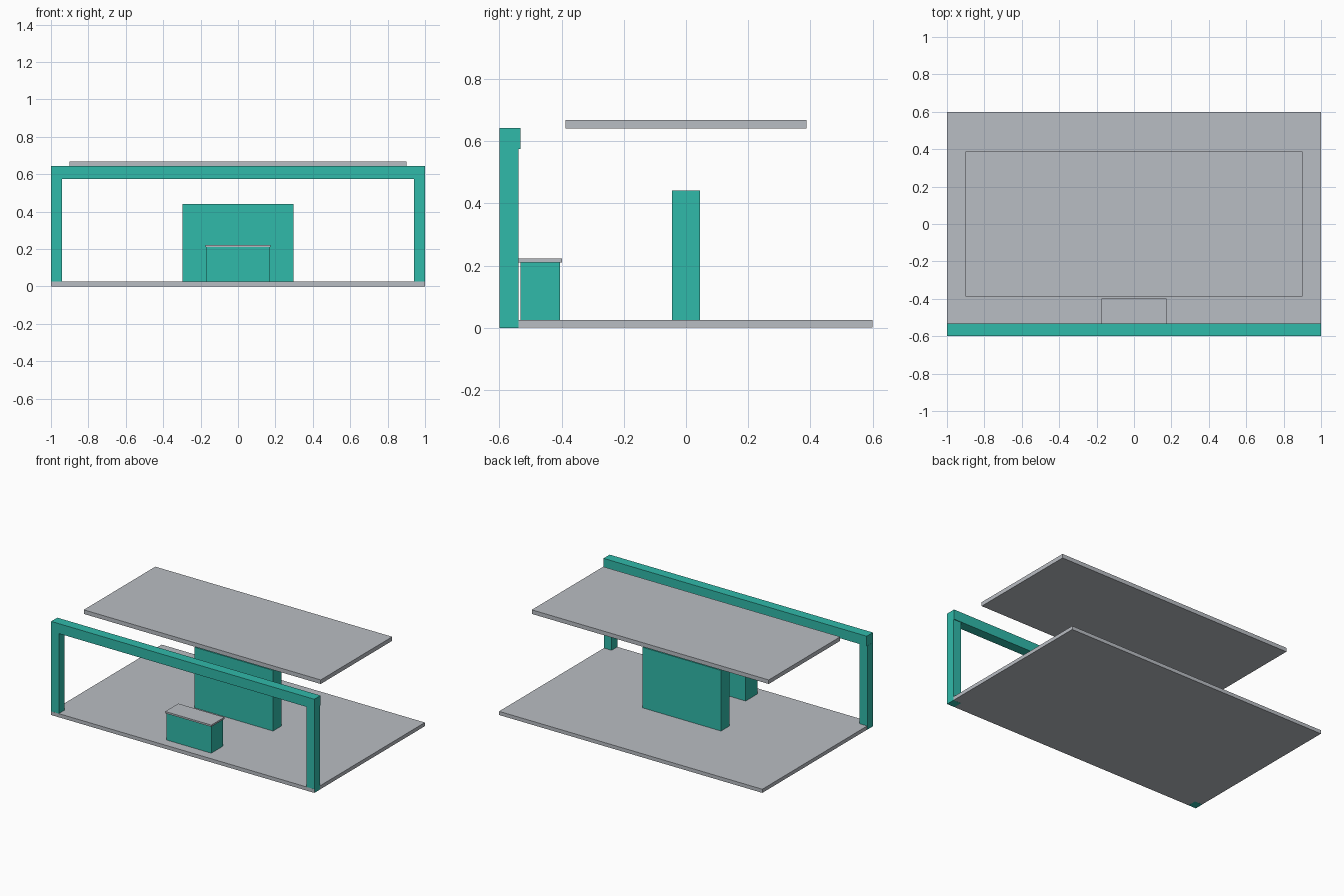
import bpy

if "Cube" in bpy.data.objects:
    bpy.data.objects.remove(bpy.data.objects["Cube"])


def material(name, srgb):
    m = bpy.data.materials.new(name)
    m.diffuse_color = [((c / 255 + 0.055) / 1.055) ** 2.4 for c in srgb] + [1]
    m.use_nodes = True
    m.node_tree.nodes["Principled BSDF"].inputs["Base Color"].default_value = m.diffuse_color
    return m


teal = material("teal", (48, 186, 170))
grey = material("light grey", (185, 189, 195))


def box(name, x, y, z, mat):
    """Box spanning the given (min, max) ranges."""
    bpy.ops.mesh.primitive_cube_add(size=1)
    ob = bpy.context.object
    ob.name = ob.data.name = name
    for v in ob.data.vertices:
        v.co = [r[1] if c > 0 else r[0] for c, r in zip(v.co, (x, y, z))]
    ob.data.materials.append(mat)
    return ob


# Floor slab and floating roof panel
box("floor", (-1, 1), (-0.6, 0.6), (0, 0.025), grey)
box("roof_panel", (-0.9, 0.9), (-0.388, 0.388), (0.64, 0.668), grey)

# Front frame: two posts under a slightly deeper beam
for side, name in ((-1, "left_post"), (1, "right_post")):
    x = sorted((side * 0.942, side * 1.0005))
    box(name, x, (-0.5995, -0.538), (-0.0005, 0.575), teal)
box("front_beam", (-1, 1), (-0.6, -0.533), (0.575, 0.643), teal)

# Central wall block
box("back_wall", (-0.298, 0.298), (-0.045, 0.045), (0.01, 0.441), teal)

# Counter with overhanging top
box("counter", (-0.17, 0.17), (-0.533, -0.405), (0.01, 0.21), teal)
box("counter_top", (-0.175, 0.175), (-0.54, -0.398), (0.21, 0.222), grey)
